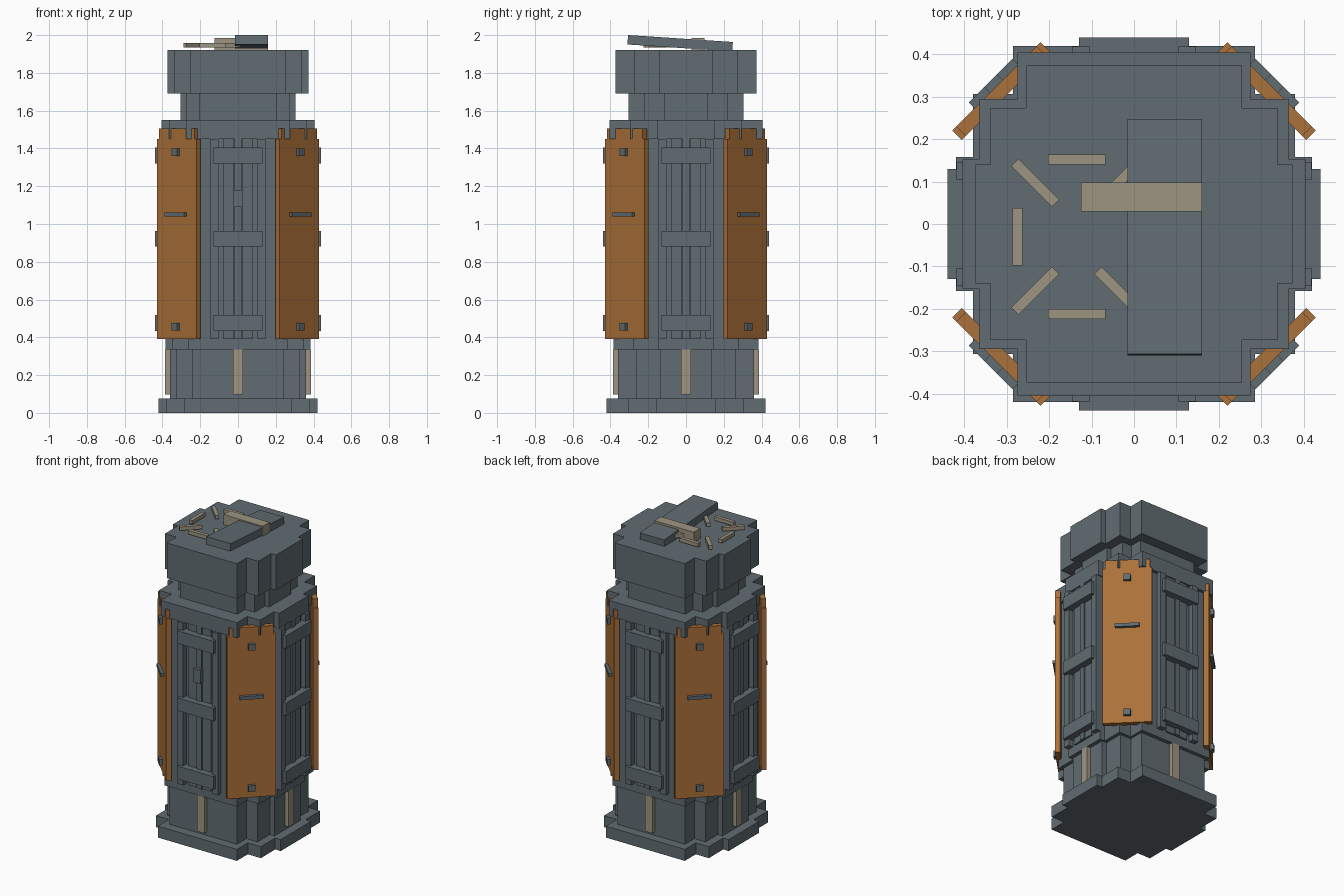
import bpy, bmesh
from math import pi, radians
from mathutils import Matrix, Vector

cube = bpy.data.objects.get("Cube")
if cube:
    bpy.data.objects.remove(cube, do_unlink=True)


def material(name, rgb):
    m = bpy.data.materials.new(name)
    m.use_nodes = True
    color = (*rgb, 1)
    m.diffuse_color = color
    m.node_tree.nodes["Principled BSDF"].inputs["Base Color"].default_value = color
    return m


steel = material("blue grey steel", (0.117, 0.150, 0.168))
rust = material("rust orange", (0.41, 0.165, 0.041))
tan = material("dull tan", (0.34, 0.30, 0.22))


def finish(bm, name, mat, matrix=None):
    bmesh.ops.recalc_face_normals(bm, faces=bm.faces)
    if matrix:
        bm.transform(matrix)
    mesh = bpy.data.meshes.new(name)
    bm.to_mesh(mesh)
    bm.free()
    mesh.materials.append(mat)
    obj = bpy.data.objects.new(name, mesh)
    bpy.context.collection.objects.link(obj)
    return obj


def box(name, mat, x, y, z, matrix=None):
    """Box given by its (low, high) range on each axis."""
    bm = bmesh.new()
    bmesh.ops.create_cube(bm, size=1)
    for v in bm.verts:
        v.co = Vector([r[0] if c < 0 else r[1] for c, r in zip(v.co, (x, y, z))])
    return finish(bm, name, mat, matrix)


def prism(name, mat, points, low, high, matrix=None):
    """Extrude a flat outline along z."""
    bm = bmesh.new()
    face = bm.faces.new([bm.verts.new((px, py, low)) for px, py in points])
    top = bmesh.ops.extrude_face_region(bm, geom=[face])["geom"]
    bmesh.ops.translate(bm, vec=(0, 0, high - low),
                        verts=[g for g in top if isinstance(g, bmesh.types.BMVert)])
    return finish(bm, name, mat, matrix)


def stepped_plan(s):
    """Square outline with twice-notched corners."""
    q = [(0.68, 1), (0.68, 0.73), (0.905, 0.73), (0.905, 0.375), (1, 0.375)]
    right = q + [(x, -y) for x, y in reversed(q)]
    full = right + [(-x, -y) for x, y in right]
    return [(x * s, y * s) for x, y in full]


# Stacked tower tiers
for name, size, low, high in [
        ("base_plinth", 0.42, 0, 0.075), ("lower_tier", 0.36, 0.075, 0.335),
        ("main_body", 0.385, 0.335, 1.45), ("upper_collar", 0.404, 1.45, 1.55),
        ("neck", 0.305, 1.55, 1.69), ("head_block", 0.374, 1.69, 1.92)]:
    prism(name, steel, stepped_plan(size), low, high)

# Door frames and lower strips on the four sides
for i, side in enumerate(("front", "left", "back", "right")):
    turn = Matrix.Rotation(i * pi / 2, 4, "Z")
    for j, z in enumerate((0.475, 0.922, 1.362)):
        box(f"{side}_crossbar_{j}", steel, (-0.13, 0.13), (-0.44, -0.38), (z - 0.042, z + 0.042), turn)
    for s, label in ((-1, "a"), (1, "b")):
        c = s * 0.125
        box(f"{side}_door_rail_{label}", steel, (c - 0.021, c + 0.021), (-0.418, -0.38), (0.39, 1.45), turn)
        c = s * 0.05
        box(f"{side}_door_board_{label}", steel, (c - 0.03, c + 0.03), (-0.396, -0.38), (0.39, 1.45), turn)
    box(f"{side}_door_post", steel, (-0.018, 0.018), (-0.404, -0.38), (0.39, 1.45), turn)
    box(f"{side}_lower_strip", tan, (-0.027, 0.027), (-0.386, -0.35), (0.098, 0.335), turn)
box("front_door_handle", steel, (-0.025, 0.025), (-0.425, -0.38), (1.09, 1.18))

# Corner panels with clipped upper corners, bolts and a handle
outline = [(-0.147, 0.39), (0.147, 0.39), (0.147, 1.45), (0.134, 1.45),
           (0.134, 1.505), (-0.134, 1.505), (-0.134, 1.45), (-0.147, 1.45)]
stand = Matrix.Rotation(pi / 2, 4, "X")
for i, corner in enumerate(("front_left", "back_left", "back_right", "front_right")):
    turn = Matrix.Rotation(pi / 4 + i * pi / 2, 4, "Z")
    prism(f"{corner}_panel", rust, outline, 0.427, 0.459, turn @ stand)
    for j, z in enumerate((0.455, 1.38)):
        box(f"{corner}_bolt_{j}", steel, (-0.021, 0.021), (-0.478, -0.44), (z - 0.02, z + 0.02), turn)
    box(f"{corner}_panel_handle", steel, (-0.073, 0.073), (-0.478, -0.44), (1.04, 1.062), turn)

# Tilted slab on the roof with a bar across it
tilt = Matrix.Translation((0.0725, -0.031, 1.957)) @ Matrix.Rotation(radians(-3.8), 4, "X")
box("roof_slab", steel, (-0.0875, 0.0875), (-0.278, 0.278), (-0.025, 0.025), tilt)
box("roof_bar", tan, (-0.125, 0.16), (0.03, 0.098), (1.92, 1.986))

# Oval ring of small sticks on the roof
for i, (dx, dy) in enumerate([(0, 1), (-0.7, 0.7), (-1, 0), (-0.7, -0.7),
                              (0, -1), (0.7, -0.7), (1, 0), (0.7, 0.7)]):
    spot = Matrix.Translation((-0.135 + 0.14 * dx, -0.03 + 0.182 * dy, 1.946))
    box(f"roof_stick_{i}", tan, (-0.068, 0.068), (-0.012, 0.012), (-0.012, 0.012),
        spot @ Matrix.Rotation(-i * pi / 4, 4, "Z"))
